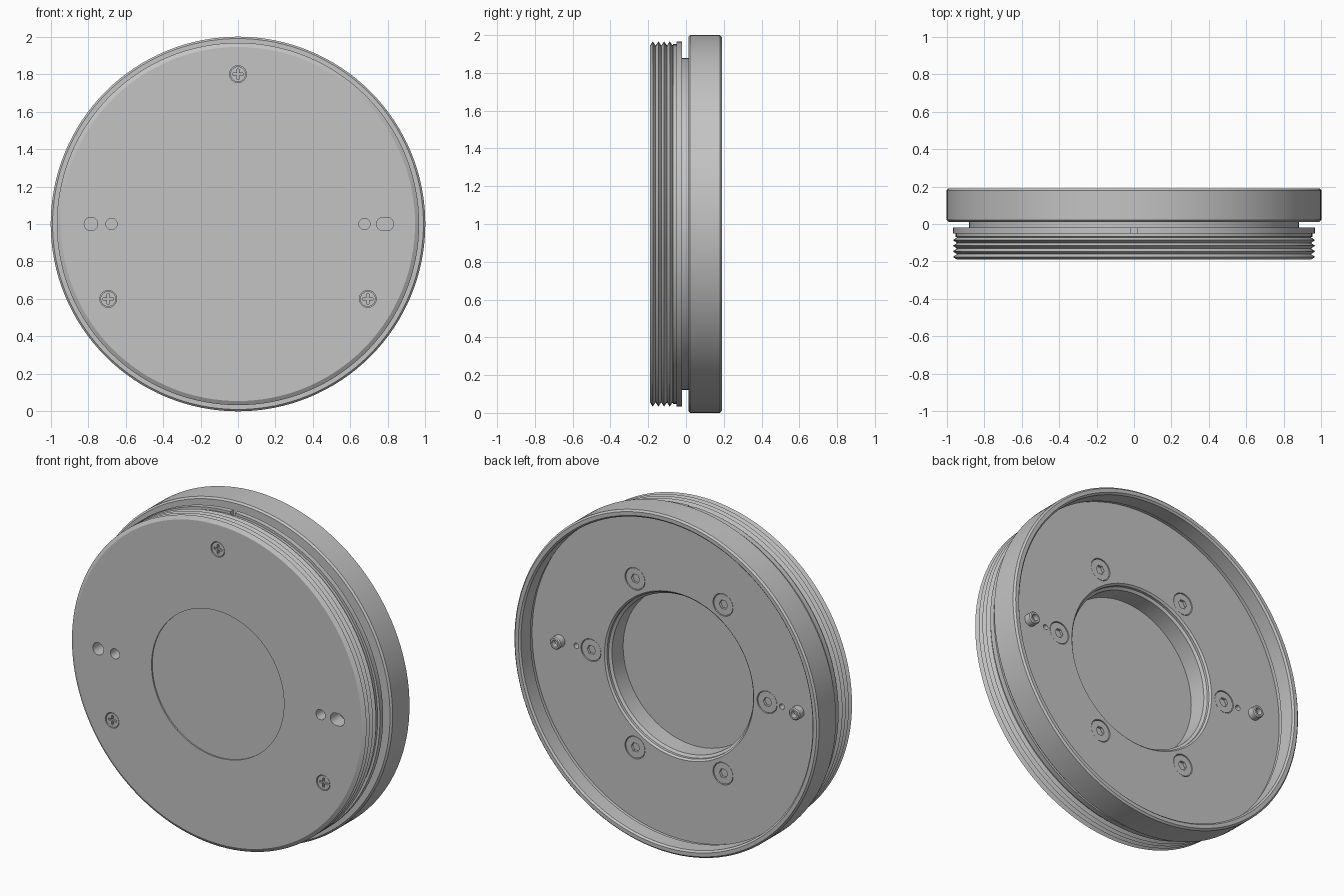
import bpy, bmesh, math
from mathutils import Matrix, Vector

if "Cube" in bpy.data.objects:
    bpy.data.objects.remove(bpy.data.objects["Cube"], do_unlink=True)

metal = bpy.data.materials.new("grey metal")
metal.use_nodes = True
grey = (0.55, 0.55, 0.55, 1)
metal.diffuse_color = grey
metal.node_tree.nodes["Principled BSDF"].inputs["Base Color"].default_value = grey

FRONT, BACK, PLANE = -0.19, 0.19, 0.065


def finish(name, bm):
    mesh = bpy.data.meshes.new(name)
    bmesh.ops.recalc_face_normals(bm, faces=bm.faces[:])
    bm.to_mesh(mesh)
    bm.free()
    mesh.materials.append(metal)
    obj = bpy.data.objects.new(name, mesh)
    bpy.context.collection.objects.link(obj)
    return obj


def turn(name, profile, x=0, z=1, sides=32):
    """Revolve (radius, y) points about an axis parallel to y."""
    bm = bmesh.new()
    verts = [bm.verts.new((r, y, 0)) for r, y in profile]
    edges = [bm.edges.new(pair) for pair in zip(verts, verts[1:])]
    bmesh.ops.spin(bm, geom=verts + edges, cent=(0, 0, 0), axis=(0, 1, 0),
                   angle=math.tau, steps=sides, use_duplicate=False)
    bmesh.ops.remove_doubles(bm, verts=bm.verts[:], dist=1e-5)
    bmesh.ops.translate(bm, verts=bm.verts[:], vec=(x, 0, z))
    return finish(name, bm)


def rod(name, r, y0, y1, x, z, sides=32):
    return turn(name, [(0, y0), (r, y0), (r, y1), (0, y1)], x, z, sides)


def box(name, size, centre):
    bm = bmesh.new()
    bmesh.ops.create_cube(bm, size=1, matrix=Matrix.Translation(centre) @ Matrix.Diagonal(Vector((*size, 1))))
    return finish(name, bm)


def cut(obj, tool):
    mod = obj.modifiers.new("cut", "BOOLEAN")
    mod.operation, mod.solver, mod.object = "DIFFERENCE", "EXACT", tool
    bpy.context.view_layer.objects.active = obj
    bpy.ops.object.modifier_apply(modifier=mod.name)
    bpy.data.objects.remove(tool, do_unlink=True)


# Housing: front plate, threads, flange, groove, outer ring, recessed back
profile = [(0, FRONT + 0.008), (0.435, FRONT + 0.008), (0.435, FRONT), (0.945, FRONT)]
for i in range(4):
    y = FRONT + 0.014 + i * 0.03
    profile += [(0.967, y), (0.945, y + 0.015)]
profile += [(0.952, -0.068), (0.952, -0.05), (0.967, -0.05), (0.967, -0.02),
            (0.88, -0.02), (0.88, 0.012), (0.99, 0.012), (1, 0.022),
            (1, BACK - 0.01), (0.99, BACK), (0.968, BACK), (0.958, BACK - 0.01),
            (0.958, 0.09), (0.965, 0.085), (0.965, PLANE),
            (0.49, PLANE), (0.48, PLANE - 0.01), (0.48, 0.04), (0.465, 0.03),
            (0.465, -0.075), (0, -0.075)]
housing = turn("housing", profile, sides=128)

# Locating notch in the flange
cut(housing, box("notch", (0.03, 0.034, 0.06), (0, -0.035, 1.965)))

# Front screws with cross recesses
parts = [housing]
for i in range(3):
    a = math.radians(90 + 120 * i)
    x, z = 0.8 * math.cos(a), 1 + 0.8 * math.sin(a)
    cut(housing, rod("bore", 0.045, FRONT - 0.05, FRONT + 0.025, x, z))
    screw = rod("front_screw", 0.041, FRONT + 0.003, FRONT + 0.03, x, z)
    cut(screw, box("slot", (0.055, 0.03, 0.012), (x, FRONT, z)))
    cut(screw, box("slot", (0.012, 0.03, 0.055), (x, FRONT, z)))
    parts.append(screw)

# Vent holes, pin bores and hollow pins on both sides
for side in (-1, 1):
    cut(housing, rod("vent", 0.03, FRONT - 0.05, -0.1, side * 0.675, 1))
    cut(housing, rod("vent_back", 0.016, 0, 0.1, side * 0.675, 1, 16))
    cut(housing, rod("pin_bore", 0.036, FRONT - 0.05, -0.1, side * 0.785, 1))
    pin = turn("hollow_pin", [(0, 0.08), (0.02, 0.08), (0.02, 0.11), (0.03, 0.11),
                              (0.036, 0.104), (0.036, 0.05), (0, 0.05)], side * 0.785, 1)
    parts.append(pin)
# The left bore is widened into a slot
cut(housing, box("slot_widener", (0.02, 0.14, 0.072), (0.785, -0.17, 1)))
for x in (0.775, 0.795):
    cut(housing, rod("slot_end", 0.0358, FRONT - 0.05, -0.1005, x, 1))

# Six socket screws on the back plate
for i in range(6):
    a = math.radians(60 * i)
    x, z = 0.578 * math.cos(a), 1 + 0.578 * math.sin(a)
    cut(housing, rod("counterbore", 0.066, PLANE - 0.02, PLANE + 0.05, x, z))
    screw = rod("back_screw", 0.062, PLANE - 0.025, PLANE - 0.003, x, z)
    cut(screw, rod("socket", 0.028, PLANE - 0.018, PLANE + 0.02, x, z, 6))
    parts.append(screw)

# Smooth the round walls, keep edges crisp
bpy.ops.object.select_all(action="DESELECT")
for obj in parts:
    obj.select_set(True)
bpy.context.view_layer.objects.active = housing
bpy.ops.object.shade_smooth_by_angle(angle=math.radians(25))
